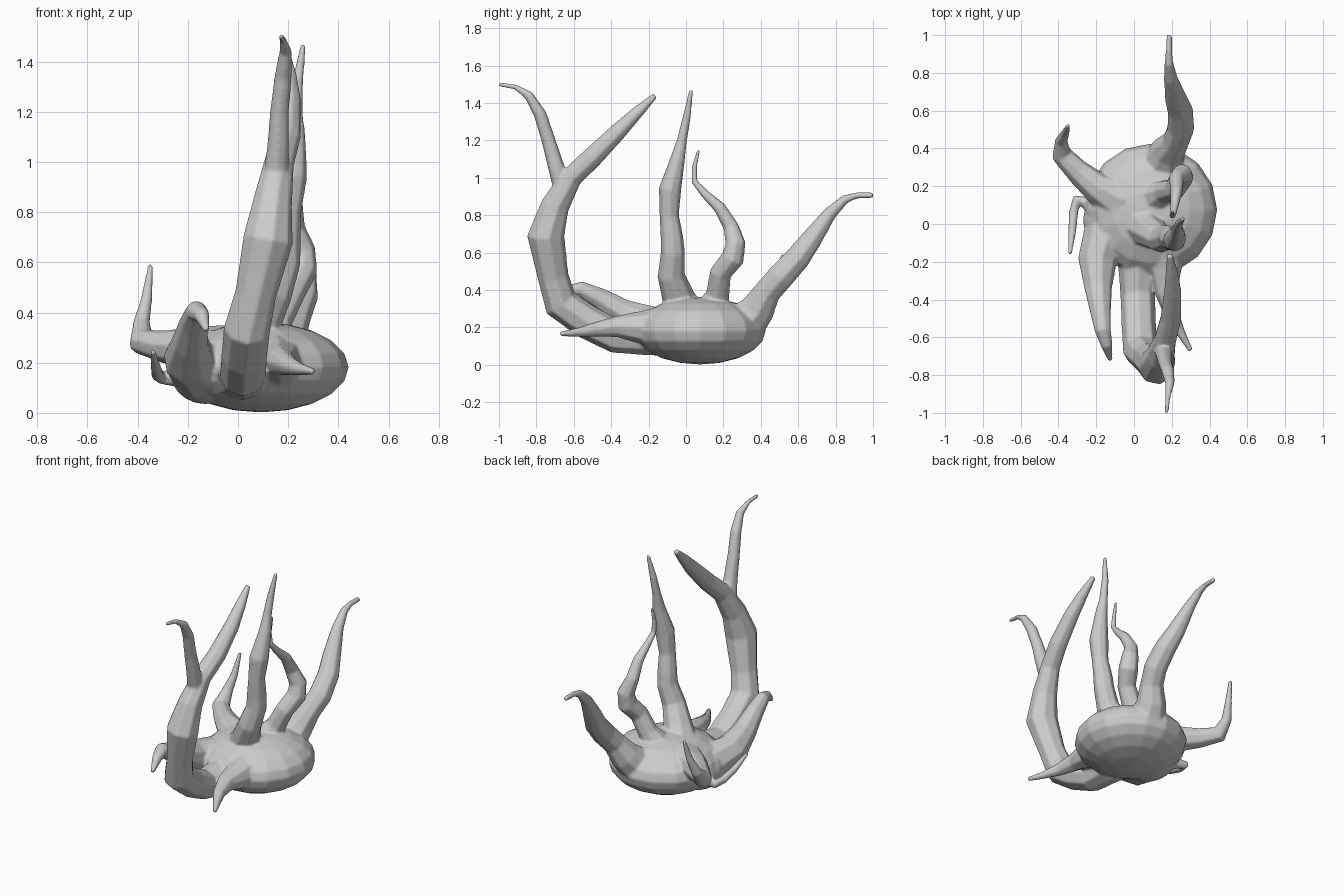
import bpy, bmesh, math
from mathutils import Vector, Matrix

SIDES = 8
creature = bmesh.new()  # all parts gather here, then fuse into one skin


def ellipsoid(centre, radii):
    bmesh.ops.create_uvsphere(creature, u_segments=16, v_segments=10, radius=1,
                              matrix=Matrix.Translation(centre) @ Matrix.Diagonal((*radii, 1)))


def tentacle(path):
    """Tapered tube through (x, y, z, radius) points, closed at both ends."""
    pts = [Vector(p[:3]) for p in path]
    rings, prev, side = [], None, None
    for i, p in enumerate(pts):
        t = (pts[min(i + 1, len(pts) - 1)] - pts[max(i - 1, 0)]).normalized()
        if side is None:
            side = t.orthogonal().normalized()
        else:
            side = prev.rotation_difference(t) @ side
        prev = t
        up = t.cross(side)
        ring = []
        for k in range(SIDES):
            a = 2 * math.pi * k / SIDES
            r = path[i][3] * 1.04 + 0.001
            ring.append(creature.verts.new(p + r * (math.cos(a) * side + math.sin(a) * up)))
        rings.append(ring)
    for a, b in zip(rings, rings[1:]):
        for k in range(SIDES):
            n = (k + 1) % SIDES
            creature.faces.new((a[k], a[n], b[n], b[k]))
    creature.faces.new(rings[0][::-1])
    creature.faces.new(rings[-1])


# Flattened bulb body with a low bulge on the left
ellipsoid((0.09, 0.075, 0.182), (0.352, 0.352, 0.18))
ellipsoid((-0.13, 0.02, 0.16), (0.14, 0.19, 0.125))

# Large front arm, with its fork
tentacle([
    (0.0, -0.05, 0.17, 0.12), (0.02, -0.22, 0.155, 0.1), (0.02, -0.38, 0.155, 0.088),
    (0.025, -0.53, 0.23, 0.088), (0.035, -0.67, 0.33, 0.09), (0.07, -0.71, 0.47, 0.08),
    (0.12, -0.75, 0.69, 0.097), (0.14, -0.7, 0.85, 0.075), (0.165, -0.615, 1.0, 0.058),
    (0.195, -0.5, 1.11, 0.055), (0.205, -0.36, 1.25, 0.045), (0.2, -0.26, 1.35, 0.032),
    (0.19, -0.165, 1.44, 0.015)])
tentacle([
    (0.15, -0.655, 0.93, 0.05), (0.16, -0.695, 1.06, 0.042), (0.165, -0.735, 1.2, 0.036),
    (0.18, -0.78, 1.34, 0.033), (0.19, -0.84, 1.44, 0.024), (0.18, -0.91, 1.485, 0.013),
    (0.172, -1.0, 1.5, 0.01)])

# Back arm
tentacle([
    (0.14, 0.29, 0.2, 0.12), (0.18, 0.385, 0.3, 0.09), (0.22, 0.435, 0.39, 0.07),
    (0.248, 0.505, 0.47, 0.07), (0.245, 0.6, 0.575, 0.065), (0.22, 0.67, 0.67, 0.055),
    (0.195, 0.77, 0.81, 0.035), (0.185, 0.85, 0.885, 0.023), (0.185, 0.91, 0.905, 0.016),
    (0.187, 1.0, 0.907, 0.014)])

# Upright arms on top of the body: centre, then rear
tentacle([
    (0.04, 0.0, 0.25, 0.12), (0.085, -0.04, 0.36, 0.085), (0.145, -0.08, 0.48, 0.07),
    (0.185, -0.07, 0.6, 0.062), (0.19, -0.075, 0.68, 0.058), (0.2, -0.09, 0.8, 0.05),
    (0.215, -0.085, 0.94, 0.058), (0.23, -0.045, 1.1, 0.038), (0.23, -0.022, 1.2, 0.026),
    (0.238, 0.003, 1.32, 0.021), (0.26, 0.028, 1.47, 0.01)])
tentacle([
    (0.11, 0.14, 0.29, 0.09), (0.16, 0.17, 0.38, 0.06), (0.215, 0.185, 0.49, 0.056),
    (0.255, 0.25, 0.57, 0.06), (0.255, 0.265, 0.65, 0.052), (0.225, 0.24, 0.74, 0.04),
    (0.225, 0.18, 0.84, 0.032), (0.215, 0.1, 0.915, 0.022), (0.205, 0.045, 0.98, 0.016),
    (0.2, 0.045, 1.06, 0.013), (0.205, 0.068, 1.15, 0.008)])

# Low arms around the rim: left back, left small, left front, right front
tentacle([
    (-0.08, 0.13, 0.23, 0.12), (-0.2, 0.195, 0.26, 0.08), (-0.3, 0.28, 0.265, 0.062),
    (-0.385, 0.37, 0.285, 0.052), (-0.385, 0.44, 0.36, 0.032), (-0.365, 0.48, 0.45, 0.022),
    (-0.348, 0.52, 0.59, 0.01)])
tentacle([
    (-0.16, 0.06, 0.14, 0.07), (-0.25, 0.11, 0.14, 0.035), (-0.305, 0.13, 0.14, 0.025),
    (-0.32, 0.06, 0.15, 0.024), (-0.327, -0.04, 0.18, 0.02), (-0.34, -0.16, 0.245, 0.01)])
tentacle([
    (-0.06, 0.06, 0.17, 0.12), (-0.15, -0.06, 0.175, 0.12), (-0.195, -0.2, 0.215, 0.1),
    (-0.19, -0.34, 0.28, 0.072), (-0.178, -0.46, 0.355, 0.055), (-0.165, -0.565, 0.405, 0.042),
    (-0.145, -0.64, 0.39, 0.03), (-0.125, -0.72, 0.33, 0.012)])
tentacle([
    (0.15, -0.1, 0.2, 0.12), (0.165, -0.24, 0.2, 0.085), (0.17, -0.37, 0.205, 0.055),
    (0.2, -0.48, 0.19, 0.038), (0.245, -0.57, 0.175, 0.024), (0.3, -0.67, 0.165, 0.012)])

# Fuse everything into one smooth skin
creature.normal_update()
bmesh.ops.recalc_face_normals(creature, faces=creature.faces)
mesh = bpy.data.meshes.new("tentacled_body")
creature.to_mesh(mesh)
creature.free()
skin = bpy.data.objects.new("tentacled_body", mesh)
bpy.context.collection.objects.link(skin)
fuse = skin.modifiers.new("fuse", 'REMESH')
fuse.mode = 'VOXEL'
fuse.voxel_size = 0.008
fuse.use_smooth_shade = True
soften = skin.modifiers.new("soften", 'SMOOTH')
soften.factor = 0.5
soften.iterations = 5
